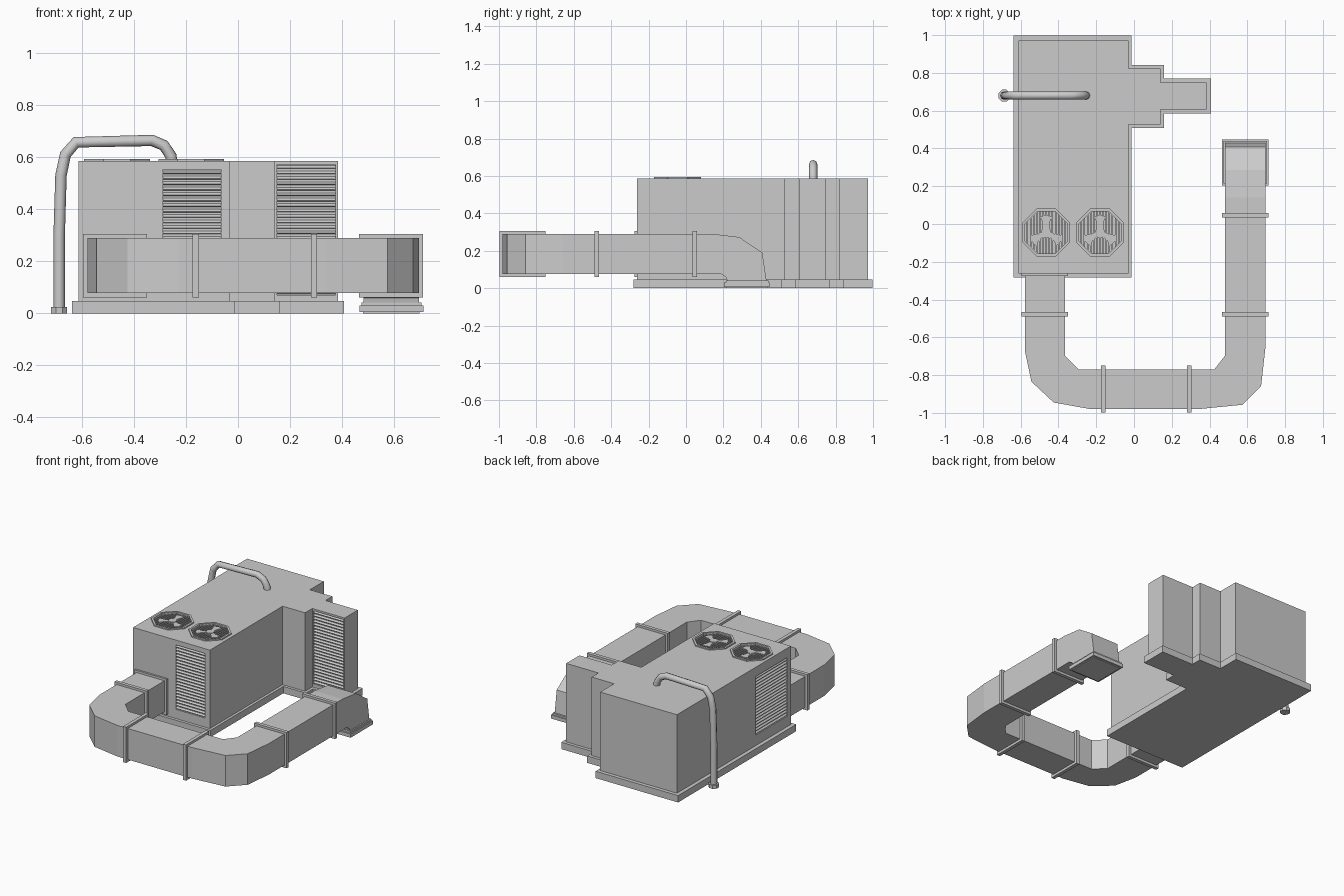
import bpy, bmesh, math
from mathutils import Vector, Matrix

if "Cube" in bpy.data.objects:
    bpy.data.objects.remove(bpy.data.objects["Cube"])


def finish(bm, name):
    bmesh.ops.recalc_face_normals(bm, faces=bm.faces[:])
    me = bpy.data.meshes.new(name)
    bm.to_mesh(me)
    bm.free()
    ob = bpy.data.objects.new(name, me)
    bpy.context.collection.objects.link(ob)
    return ob


def add_prism(bm, pts, lo, hi, axis='z'):
    """Extrude a 2D outline from lo to hi along x (outline in yz) or z (outline in xy)."""
    def at(p, h):
        return (h, p[0], p[1]) if axis == 'x' else (p[0], p[1], h)
    a = [bm.verts.new(at(p, lo)) for p in pts]
    b = [bm.verts.new(at(p, hi)) for p in pts]
    bm.faces.new(a)
    bm.faces.new(b)
    for i in range(len(pts)):
        j = (i + 1) % len(pts)
        bm.faces.new((a[i], a[j], b[j], b[i]))


def prism(name, pts, lo, hi, axis='z'):
    bm = bmesh.new()
    add_prism(bm, pts, lo, hi, axis)
    return finish(bm, name)


def add_box(bm, lo, hi, rot=None):
    lo, hi = Vector(lo), Vector(hi)
    m = Matrix.Translation((lo + hi) / 2) @ (rot or Matrix()) @ Matrix.Diagonal((*(hi - lo), 1))
    bmesh.ops.create_cube(bm, size=1, matrix=m)


def box(name, lo, hi):
    bm = bmesh.new()
    add_box(bm, lo, hi)
    return finish(bm, name)


def octagon(cx, cy, apothem):
    r = apothem / math.cos(math.pi / 8)
    return [(cx + r * math.cos(math.radians(22.5 + 45 * i)),
             cy + r * math.sin(math.radians(22.5 + 45 * i))) for i in range(8)]


def stepped(x0, y0, y1, steps):
    """Plan of the housing: a rectangle with narrowing steps on its right side."""
    xs = [s[0] for s in steps]
    pts = [(x0, y0), (xs[0], y0)]
    for i in range(1, len(steps)):
        pts += [(xs[i - 1], steps[i][1]), (xs[i], steps[i][1])]
    for i in range(len(steps) - 1, 0, -1):
        pts += [(xs[i], steps[i][2]), (xs[i - 1], steps[i][2])]
    return pts + [(xs[0], y1), (x0, y1)]


def cut(target, cutter):
    mod = target.modifiers.new("cut", 'BOOLEAN')
    mod.operation, mod.object, mod.solver = 'DIFFERENCE', cutter, 'EXACT'
    bpy.context.view_layer.objects.active = target
    bpy.ops.object.modifier_apply(modifier=mod.name)
    bpy.data.objects.remove(cutter)


# base plinth and housing
prism("base_plinth", stepped(-0.638, -0.282, 0.997,
      [(-0.012, 0, 0), (0.16, 0.508, 0.843), (0.407, 0.585, 0.77)]), 0, 0.047)
housing = prism("housing", stepped(-0.612, -0.262, 0.972,
                [(-0.03, 0, 0), (0.14, 0.527, 0.822), (0.385, 0.605, 0.748)]), 0.047, 0.585)
TOP = 0.585


# louvre panels: a shallow recess holding tilted slats
def louvre(name, face, u0, u1, z0, z1, side):
    d, n = 0.014, round((z1 - z0) / 0.021)
    step = (z1 - z0) / n

    def corner(u, v, z):
        return (u, face + v, z) if side == 'y' else (face + v, u, z)
    cut(housing, box("cutter", corner(u0, -0.02, z0), corner(u1, d, z1)))
    ang = math.radians(40)
    rot = Matrix.Rotation(ang, 4, 'X') if side == 'y' else Matrix.Rotation(-ang, 4, 'Y')
    bm = bmesh.new()
    for i in range(n):
        z = z0 + (i + 0.5) * step
        add_box(bm, corner(u0, 0, z - 0.002), corner(u1, d, z + 0.002), rot)
    finish(bm, name)


louvre("front_louvre", -0.262, -0.288, -0.065, 0.11, 0.552, 'y')
louvre("wing_louvre", 0.605, 0.15, 0.375, 0.07, 0.572, 'y')
louvre("side_louvre", -0.612, -0.22, 0.12, 0.12, 0.52, 'x')

# roof fans: octagonal rim, grille bars and three-bladed rotor
for side, cx in (("left", -0.465), ("right", -0.18)):
    cy = -0.045
    cut(housing, prism("cutter", octagon(cx, cy, 0.112), TOP - 0.015, TOP + 0.02))
    rim = prism(side + "_fan_rim", octagon(cx, cy, 0.126), TOP - 0.005, 0.593)
    cut(rim, prism("cutter", octagon(cx, cy, 0.112), TOP - 0.05, 0.62))
    bm = bmesh.new()
    for i in range(-6, 7):
        x = i * 0.0165
        half = min(0.112, 0.112 * math.sqrt(2) - abs(x))
        add_box(bm, (cx + x - 0.004, cy - half, TOP - 0.009), (cx + x + 0.004, cy + half, TOP - 0.001))
    finish(bm, side + "_fan_grille")
    bm = bmesh.new()
    add_prism(bm, octagon(cx, cy, 0.026), TOP - 0.012, 0.591)
    for k in range(3):
        a = math.radians(90 + 120 * k)
        c, s = math.cos(a), math.sin(a)
        blade = [(0.01, -0.012), (0.05, -0.016), (0.082, -0.032), (0.092, 0), (0.082, 0.032), (0.05, 0.016), (0.01, 0.012)]
        add_prism(bm, [(cx + u * c - v * s, cy + u * s + v * c) for u, v in blade], TOP - 0.001, 0.588)
    finish(bm, side + "_fan_rotor")

# U-shaped square duct, then the elbow turning down
prism("duct_run", [(-0.578, -0.262), (-0.578, -0.67), (-0.543, -0.835), (-0.425, -0.945), (-0.23, -0.98),
                   (0.34, -0.98), (0.575, -0.957), (0.673, -0.857), (0.695, -0.66), (0.695, 0.14),
                   (0.482, 0.14), (0.482, -0.697), (0.425, -0.77), (-0.293, -0.77), (-0.366, -0.697),
                   (-0.366, -0.262)], 0.077, 0.29)
prism("duct_elbow", [(0.14, 0.29), (0.285, 0.273), (0.408, 0.19), (0.432, 0.028), (0.222, 0.028),
                     (0.215, 0.058), (0.185, 0.077), (0.14, 0.077)], 0.482, 0.695, 'x')
box("duct_neck", (0.475, 0.215, 0.028), (0.704, 0.44, 0.042))
box("duct_foot_flange", (0.467, 0.203, 0.005), (0.712, 0.447, 0.03))
box("duct_foot", (0.48, 0.215, 0), (0.698, 0.435, 0.006))

# duct bands and wall collar
Z0, Z1 = 0.06, 0.305
for i, (cx, y) in enumerate(((-0.472, -0.478), (0.588, -0.478), (0.588, 0.047))):
    box(f"duct_band_{i}", (cx - 0.123, y - 0.012, Z0), (cx + 0.123, y + 0.012, Z1))
for i, x in enumerate((-0.162, 0.292)):
    box(f"cross_band_{i}", (x - 0.012, -0.997, Z0), (x + 0.012, -0.75, Z1))
box("wall_collar", (-0.595, -0.275, Z0), (-0.349, -0.25, Z1))

# bent pipe from the roof to the ground
cu = bpy.data.curves.new("drain_pipe", 'CURVE')
cu.dimensions = '3D'
path = [(-0.687, 0.01), (-0.687, 0.3), (-0.68, 0.53), (-0.663, 0.61), (-0.622, 0.657),
        (-0.33, 0.664), (-0.285, 0.645), (-0.258, 0.605), (-0.253, 0.575)]
sp = cu.splines.new('POLY')
sp.points.add(len(path) - 1)
for p, (x, z) in zip(sp.points, path):
    p.co = (x, 0.68, z, 1)
cu.bevel_depth, cu.bevel_resolution, cu.use_fill_caps = 0.022, 2, True
pipe = bpy.data.objects.new("drain_pipe", cu)
bpy.context.collection.objects.link(pipe)
prism("pipe_foot", octagon(-0.687, 0.68, 0.031), 0, 0.024)
